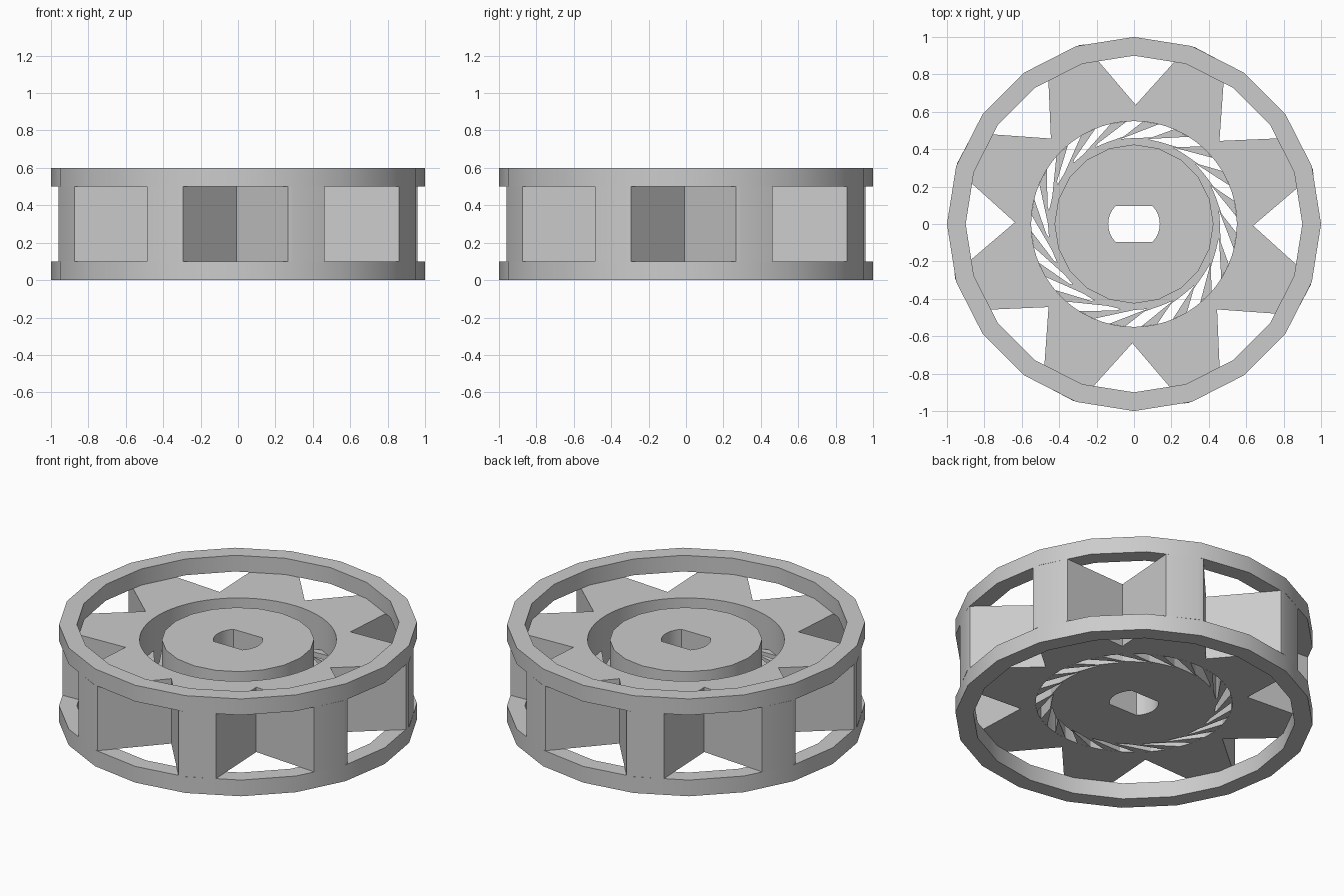
import bpy
import bmesh
from math import cos, sin, radians, asin, sqrt, pi

cube = bpy.data.objects.get("Cube")
if cube:
    bpy.data.objects.remove(cube, do_unlink=True)

grey = bpy.data.materials.new("plain grey")
grey.use_nodes = True
grey.diffuse_color = (0.6, 0.6, 0.6, 1)
grey.node_tree.nodes["Principled BSDF"].inputs["Base Color"].default_value = grey.diffuse_color


def polar(radius, degrees):
    return radius * cos(radians(degrees)), radius * sin(radians(degrees))


def circle(radius, sides):
    return [polar(radius, 360 * i / sides) for i in range(sides)]


def prism(name, loops, bottom, top):
    """Extrude an outline, with any further loops as holes."""
    bm = bmesh.new()
    for loop in loops:
        verts = [bm.verts.new((x, y, bottom)) for x, y in loop]
        for a, b in zip(verts, verts[1:] + verts[:1]):
            bm.edges.new((a, b))
    bmesh.ops.triangle_fill(bm, edges=bm.edges[:], use_beauty=True)
    raised = bmesh.ops.extrude_face_region(bm, geom=bm.faces[:], use_keep_orig=True)["geom"]
    bmesh.ops.translate(bm, vec=(0, 0, top - bottom),
                        verts=[v for v in raised if isinstance(v, bmesh.types.BMVert)])
    bmesh.ops.recalc_face_normals(bm, faces=bm.faces[:])
    mesh = bpy.data.meshes.new(name)
    bm.to_mesh(mesh)
    bm.free()
    mesh.materials.append(grey)
    obj = bpy.data.objects.new(name, mesh)
    bpy.context.collection.objects.link(obj)
    bpy.ops.object.select_all(action="DESELECT")
    obj.select_set(True)
    bpy.context.view_layer.objects.active = obj
    bpy.ops.object.shade_smooth_by_angle(angle=radians(30))
    return obj


# Upper and lower rims
for name, bottom in (("lower_rim", 0), ("upper_rim", 0.5)):
    prism(name, [circle(1, 20), circle(0.9, 20)], bottom, bottom + 0.1)

# Eight spokes: a twenty-sided disc with triangular notches, turned slightly
TWIST, NOTCH = -0.8, 16.3


def rim_point(angle):
    return polar(cos(pi / 20) / cos(radians(angle % 18 - 9)), angle + TWIST)


outline = []
for k in range(8):
    start = 45 * k
    outline += [polar(0.637, start + TWIST), rim_point(start + NOTCH)]
    outline += [rim_point(18 * j) for j in range(20)
                if start + NOTCH < 18 * j < start + 45 - NOTCH]
    outline.append(rim_point(start + 45 - NOTCH))
prism("spokes", [outline, circle(0.55, 60)], 0.1, 0.5)

# Shaft hole: a circle with two flat sides
R, FLAT = 0.138, 0.097
end = asin(FLAT / R) * 180 / pi
arc = [polar(R, -end + 2 * end * i / 8) for i in range(9)]
shaft_hole = arc + [(-x, -y) for x, y in arc]

# Floor of the well with swept vanes
VANES, SWEEP = 20, 14
step = 360 / VANES
floor = []
for k in range(VANES):
    a = k * step
    floor += [polar(0.46, a), polar(0.46, a + step / 2),
              polar(0.55, a + step / 2 - SWEEP), polar(0.55, a - SWEEP)]
prism("vane_floor", [floor, shaft_hole], 0.1, 0.3)

# Raised hub
prism("hub", [circle(0.425, 20), shaft_hole], 0.3, 0.5)
